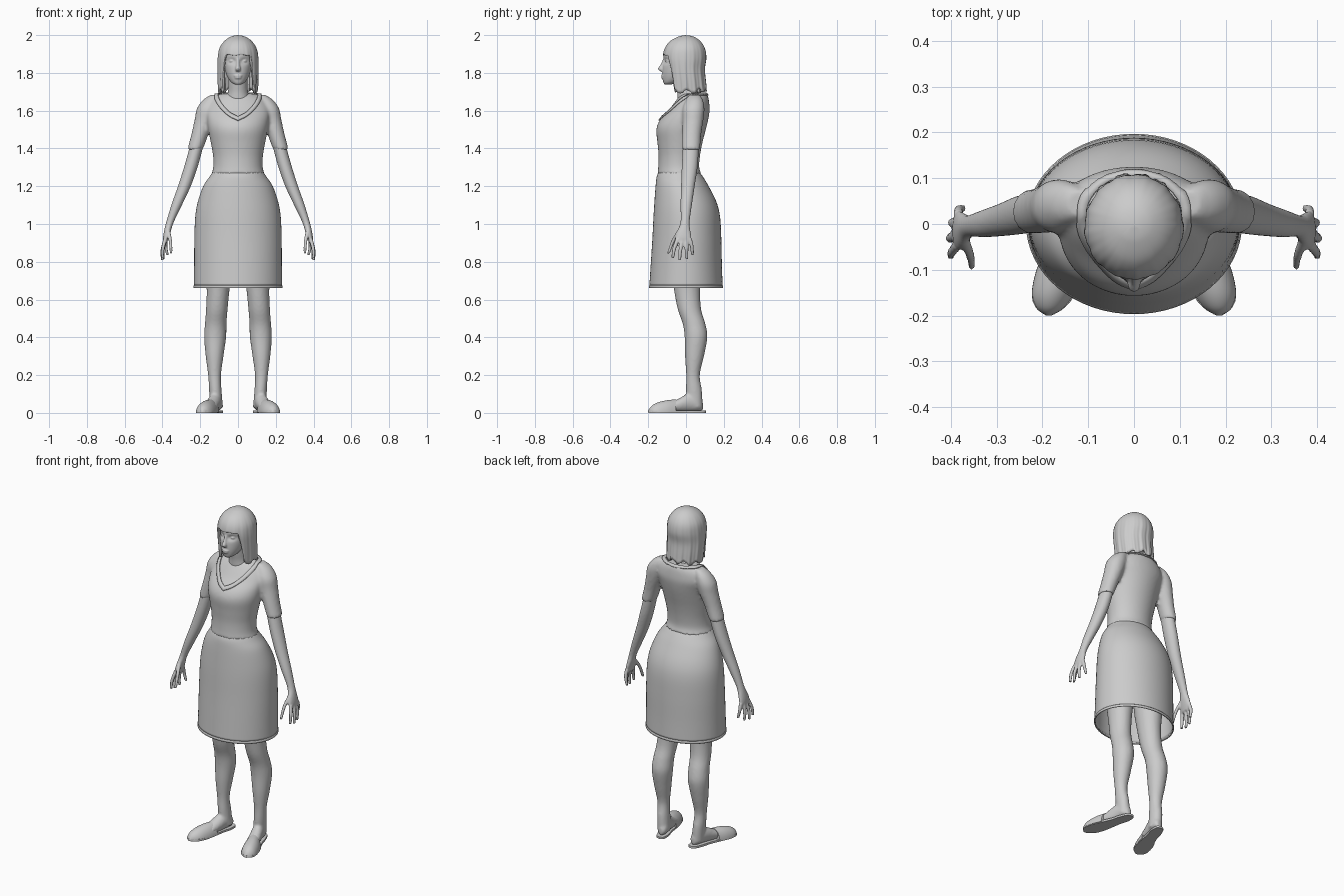
import bpy, bmesh, math
from mathutils import Vector


def spline(pts, steps):
    """Catmull-Rom through tuples of any length."""
    p = [Vector(q) for q in pts]
    out = []
    for i in range(len(p) - 1):
        a, b, c, d = p[max(i - 1, 0)], p[i], p[i + 1], p[min(i + 2, len(p) - 1)]
        for k in range(steps):
            t = k / steps
            out.append(0.5 * (2 * b + (c - a) * t + (2 * a - 5 * b + 4 * c - d) * t * t
                              + (3 * b - a - 3 * c + d) * t ** 3))
    return out + [p[-1]]


def bridge(bm, rows, closed=True):
    for r, s in zip(rows, rows[1:]):
        for i in range(len(r) if closed else len(r) - 1):
            j = (i + 1) % len(r)
            bm.faces.new((r[i], r[j], s[j], s[i]))


def loft(bm, stations, n=32, steps=5, axis='z', side=1, caps=True, clamp=(-9, 9)):
    """Elliptical rings; station = x, y, z, radius across, radius deep/high."""
    rows = []
    for x, y, z, rx, ry in spline(stations, steps):
        ring = []
        for k in range(n):
            a = 2 * math.pi * k / n
            u, v = max(rx, .002) * math.cos(a), max(ry, .002) * math.sin(a)
            p = (x + u, y + v, z) if axis == 'z' else (x + u, y, z + v)
            ring.append(bm.verts.new((side * p[0], p[1], min(max(p[2], clamp[0]), clamp[1]))))
        rows.append(ring)
    bridge(bm, rows)
    if caps:
        bm.faces.new(rows[0])
        bm.faces.new(rows[-1])


def ball(bm, pos, size):
    r = bmesh.ops.create_uvsphere(bm, u_segments=20, v_segments=12, radius=1)
    for v in r['verts']:
        v.co = Vector([v.co[i] * size[i] + pos[i] for i in range(3)])


def finish(name, bm, voxel=0, smooth=0, mirror=False, thick=0):
    bmesh.ops.recalc_face_normals(bm, faces=bm.faces)
    me = bpy.data.meshes.new(name)
    bm.to_mesh(me)
    bm.free()
    ob = bpy.data.objects.new(name, me)
    bpy.context.collection.objects.link(ob)
    if voxel:
        m = ob.modifiers.new("blend", 'REMESH')
        m.mode, m.voxel_size, m.use_smooth_shade = 'VOXEL', voxel, True
    if smooth:
        m = ob.modifiers.new("soften", 'SMOOTH')
        m.iterations = smooth
    if thick:
        m = ob.modifiers.new("thickness", 'SOLIDIFY')
        m.thickness, m.offset = thick, -1
    if mirror:
        ob.modifiers.new("mirror", 'MIRROR')
    bpy.context.view_layer.objects.active = ob
    ob.select_set(True)
    bpy.ops.object.shade_smooth_by_angle(angle=math.radians(45))
    ob.select_set(False)
    return ob


def body(rows):
    """z, half width, front y, back y -> loft stations."""
    return [(0, (f + b) / 2, z, w, (b - f) / 2) for z, w, f, b in rows]


# Skirt, open at the hem
bm = bmesh.new()
loft(bm, body([(1.28, .131, -.144, .068), (1.25, .151, -.155, .09), (1.2, .184, -.161, .12),
               (1.12, .212, -.167, .16), (1.04, .226, -.172, .18), (.92, .231, -.178, .187),
               (.78, .232, -.187, .19), (.672, .233, -.194, .194)]), 64, caps=False)
finish("skirt", bm, thick=.006)
bm = bmesh.new()
loft(bm, body([(.676, .233, -.194, .194), (.669, .236, -.197, .197), (.66, .234, -.195, .195)]),
     64, 3, caps=False)
finish("skirt_hem", bm, thick=.006)

# Bodice with short sleeves
bm = bmesh.new()
loft(bm, body([(1.262, .142, -.152, .083), (1.3, .131, -.147, .07), (1.36, .132, -.145, .074),
               (1.43, .144, -.151, .087), (1.5, .158, -.157, .105), (1.55, .165, -.138, .117),
               (1.6, .17, -.093, .125), (1.64, .155, -.063, .123), (1.67, .128, -.04, .118),
               (1.69, .095, -.02, .11)]), 48)
for s in (1, -1):
    loft(bm, [(.125, .045, 1.683, .022, .03), (.145, .045, 1.655, .042, .045),
              (.163, .04, 1.61, .055, .058), (.178, .037, 1.55, .052, .055),
              (.203, .03, 1.47, .045, .05), (.227, .027, 1.395, .041, .048)], side=s)
bodice = finish("bodice", bm, .009, 4)

# V-neck collar band laid on the bodice
half = [(0, .115, 1.69, .012), (.06, .105, 1.695, .012), (.105, .06, 1.69, .012),
        (.112, .01, 1.67, .012), (.09, -.055, 1.625, .013), (.045, -.11, 1.58, .013),
        (0, -.135, 1.558, .013)]
path = spline(half, 8)
bm = bmesh.new()
rows = []
for s in (1, -1):
    rows = []
    for x, y, z, w in path:
        out = Vector((x, y - .03, 1.5 * (z - 1.72))).normalized()
        rows.append([bm.verts.new((s * (x + out.x * w * k), y + out.y * w * k, z + out.z * w * k))
                     for k in (-1, 0, 1)])
    bridge(bm, rows, False)
bmesh.ops.remove_doubles(bm, verts=bm.verts, dist=.0005)
collar = finish("collar", bm)
m = collar.modifiers.new("lay_on", 'SHRINKWRAP')
m.target, m.offset, m.wrap_mode = bodice, .004, 'ABOVE_SURFACE'
m = collar.modifiers.new("thickness", 'SOLIDIFY')
m.thickness, m.offset = .007, 0

# Head, neck and face
bm = bmesh.new()
loft(bm, [(0, -.097, 1.738, .015, .016), (0, -.08, 1.75, .036, .04), (0, -.055, 1.78, .057, .07),
          (0, -.04, 1.82, .07, .085), (0, -.03, 1.87, .077, .09), (0, -.012, 1.92, .085, .1),
          (0, -.005, 1.96, .066, .075), (0, 0, 1.983, .025, .03)], 64, 7)
for v in bm.verts:                      # eye sockets
    if v.co.y < -.05:
        d = ((abs(v.co.x) - .032) / .022) ** 2 + ((v.co.z - 1.862) / .014) ** 2
        v.co.y += .014 * math.exp(-d)
loft(bm, [(0, .035, 1.61, .085, .075), (0, .02, 1.66, .066, .065), (0, .008, 1.7, .053, .055),
          (0, 0, 1.76, .05, .055), (0, 0, 1.84, .05, .05)])
loft(bm, [(0, -.113, 1.875, .008, .008), (0, -.122, 1.845, .009, .012),
          (0, -.13, 1.822, .014, .019), (0, -.123, 1.808, .012, .012)], 20)
for z, w in ((1.785, .022), (1.774, .018)):
    ball(bm, (0, -.122, z), (w, .01, .006))
for s in (1, -1):
    ball(bm, (s * .032, -.095, 1.862), (.015, .014, .009))
finish("head", bm, .0045, 2)

# Bob hair with fringe: rings run from the crown down to a varying hem
prof = spline([(0, 0, 2.0, .004, .004), (0, 0, 1.992, .038, .04), (0, -.004, 1.968, .073, .08),
               (0, -.006, 1.93, .098, .106), (0, -.007, 1.88, .107, .115), (0, -.006, 1.82, .108, .106),
               (0, .001, 1.75, .106, .105), (0, .006, 1.67, .1, .108)], 12)


def hair_at(z):
    for p, q in zip(prof, prof[1:]):
        if q[2] <= z:
            return p.lerp(q, min(max((p[2] - z) / max(p[2] - q[2], 1e-6), 0), 1))
    return prof[-1]


bm = bmesh.new()
N, R = 144, 30
rows = []
for j in range(1, R + 1):
    row = []
    for k in range(N):
        a = 2 * math.pi * k / N         # 0 is the front
        deg = math.degrees(min(a, 2 * math.pi - a))
        t = min(max((deg - 38) / 17, 0), 1)
        hem = 1.895 + (1.712 - 1.895) * t * t * (3 - 2 * t) + .007 * math.sin(9 * a) * (.4 + t)
        hem -= .012 * t * math.sin(math.radians(deg)) ** 2
        z = 2 - (2 - hem) * (j / R) ** 1.7
        c = hair_at(z)
        w = 1 + .025 * (j / R) ** 2 * (math.sin(13 * a + 1) + .5 * math.sin(29 * a)) * (.3 + .7 * t)
        row.append(bm.verts.new((c[3] * w * math.sin(a), c[1] - c[4] * w * math.cos(a), z)))
    rows.append(row)
bridge(bm, rows)
bm.faces.new(rows[0])
finish("hair", bm, thick=.014)

# Arms with hands
bm = bmesh.new()
loft(bm, [(.212, .027, 1.44, .035, .042), (.247, .02, 1.31, .036, .042), (.284, .01, 1.2, .034, .036),
          (.325, .001, 1.1, .028, .03), (.36, -.005, 1.01, .02, .024), (.374, -.012, .96, .018, .036),
          (.382, -.014, .925, .015, .043), (.386, -.014, .9, .01, .038)])
for base, mid, tip in (((.37, -.035, .965), (.358, -.068, .91), (.354, -.093, .845)),
                       ((.385, -.045, .92), (.398, -.062, .87), (.4, -.07, .82)),
                       ((.386, -.022, .915), (.401, -.03, .86), (.401, -.034, .808)),
                       ((.386, .001, .915), (.397, .003, .865), (.394, .003, .815)),
                       ((.383, .02, .92), (.383, .031, .88), (.373, .034, .835))):
    loft(bm, [(*base, .011, .012), (*mid, .0095, .01), (*tip, .007, .008)], 16)
finish("arm", bm, .005, 2, True)

# Legs with bare feet
bm = bmesh.new()
loft(bm, [(.1, .0, .98, .085, .09), (.102, 0, .8, .075, .085), (.105, .005, .66, .061, .07),
          (.112, .018, .55, .057, .062), (.118, .043, .47, .057, .06), (.121, .053, .4, .058, .06),
          (.124, .045, .3, .047, .05), (.124, .037, .2, .034, .036), (.12, .042, .12, .033, .042),
          (.113, .047, .03, .034, .042)])
loft(bm, [(.108, .09, .035, .012, .02), (.112, .07, .045, .03, .035), (.122, .02, .055, .035, .048),
          (.138, -.04, .04, .037, .035), (.15, -.09, .03, .037, .022)], axis='y')
finish("leg", bm, .008, 3, True)

# Slippers: flat sole and rounded toe cap
bm = bmesh.new()
loft(bm, [(.105, .106, .006, .006, .03), (.107, .095, .006, .024, .03), (.116, .05, .006, .035, .03),
          (.13, 0, .006, .035, .03), (.148, -.06, .006, .043, .03), (.167, -.12, .006, .05, .03),
          (.18, -.17, .006, .041, .03), (.185, -.198, .006, .01, .03)], axis='y', clamp=(0, .012))
finish("slipper_sole", bm, mirror=True)
bm = bmesh.new()
loft(bm, [(.146, -.052, 0, .046, .071), (.162, -.1, 0, .051, .067), (.176, -.15, 0, .047, .055),
          (.183, -.183, 0, .031, .036), (.186, -.2, 0, .006, .012)], axis='y', clamp=(.003, 1))
finish("slipper_toe", bm, mirror=True)
